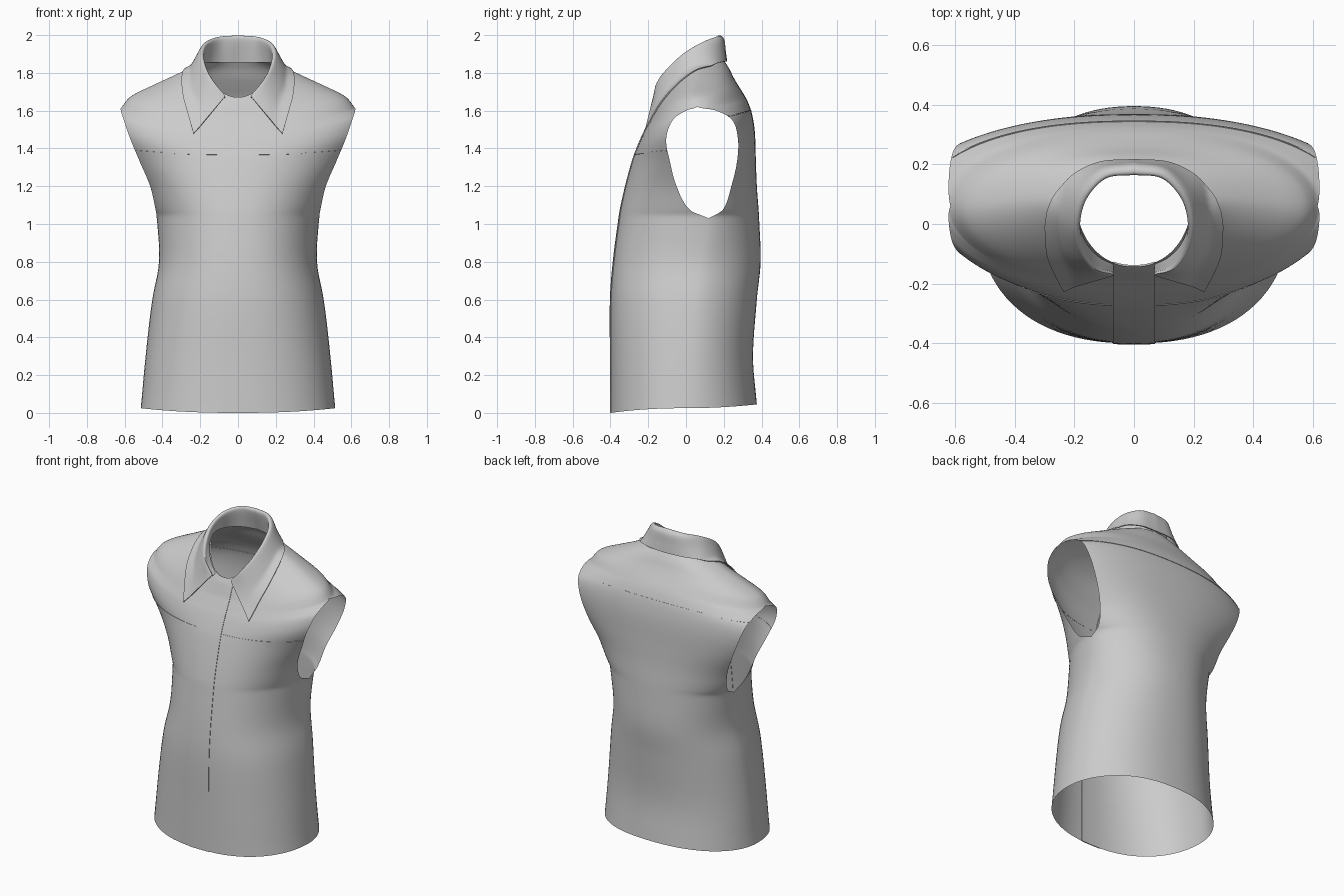
import bpy, bmesh, math
from mathutils import Vector
from mathutils.bvhtree import BVHTree

cube = bpy.data.objects.get("Cube")
if cube:
    bpy.data.objects.remove(cube, do_unlink=True)

GREY = (0.6, 0.6, 0.6, 1)
cloth = bpy.data.materials.new("grey_cloth")
cloth.use_nodes = True
cloth.diffuse_color = GREY
cloth.node_tree.nodes["Principled BSDF"].inputs["Base Color"].default_value = GREY

# Levels of the garment along the cloth, hem to neck
KNOTS = [0, .3, .6, .8, 1.03, 1.08, 1.2, 1.33, 1.45, 1.55, 1.63, 1.7, 1.77, 1.9, 2.06, 2.18]
# Profiles at those levels: centre front (y, z), centre back (y, z), side (x, y, z)
FRONT = [(-.4, 0), (-.4, .3), (-.4, .6), (-.385, .8), (-.355, 1.03), (-.347, 1.08),
         (-.32, 1.2), (-.285, 1.33), (-.26, 1.4), (-.235, 1.46), (-.215, 1.5),
         (-.2, 1.53), (-.185, 1.56), (-.17, 1.6), (-.155, 1.64), (-.14, 1.67)]
BACK = [(.375, .045), (.355, .3), (.375, .6), (.395, .8), (.387, 1.03), (.384, 1.08),
        (.375, 1.2), (.37, 1.33), (.365, 1.48), (.35, 1.58), (.33, 1.64),
        (.31, 1.68), (.285, 1.72), (.255, 1.77), (.23, 1.82), (.205, 1.86)]
SIDE = [(.515, 0, .025), (.49, .02, .3), (.455, .05, .6), (.418, .08, .8),
        (.43, .12, 1.03), (.436, .12, 1.075), (.465, .11, 1.2), (.52, .1, 1.33),
        (.57, .09, 1.45), (.605, .08, 1.55), (.62, .07, 1.6), (.615, .06, 1.62),
        (.57, .06, 1.675), (.45, .07, 1.735), (.3, .08, 1.805), (.19, .05, 1.86)]
# Front and back edge (y) of the armhole between its lowest and highest level
LOW, HIGH = 4, 11
ARMHOLE = [(.12, .12), (.02, .195), (-.05, .24), (-.085, .27), (-.105, .275),
           (-.07, .245), (0, .16), (.06, .06)]
# Roundness of the front and back of each cross-section
ROUND = [(2.2, 2), (2.2, 1.9), (2.2, 1.75), (2.1, 1.7), (2, 1.75), (2, 1.77),
         (2, 1.85), (2, 1.95), (2, 2), (2, 2), (2, 2), (2, 2),
         (1.9, 2), (1.8, 2), (1.7, 2), (1.7, 2)]


def spline(points, t, knots):
    """Smooth curve through the points, each reached at its own knot."""
    n = len(points) - 1
    i = max(k for k in range(n) if k == 0 or knots[k] <= t)
    span = knots[i + 1] - knots[i]
    f = (t - knots[i]) / span
    p, q = Vector(points[i]), Vector(points[i + 1])

    def slope(k):
        a, b = max(k - 1, 0), min(k + 1, n)
        return (Vector(points[b]) - Vector(points[a])) * (span / (knots[b] - knots[a]))

    u, v = slope(i), slope(i + 1)
    return p + u * f + ((q - p) * 3 - u * 2 - v) * f**2 + ((p - q) * 2 + u + v) * f**3


def surface(t, s, front):
    """Garment point at level t, s from the centre (0) to the side or armhole edge (1)."""
    part = 0 if front else 1
    yc, zc = spline(FRONT if front else BACK, t, KNOTS)
    xs, ys, zs = spline(SIDE, t, KNOTS)
    power = spline(ROUND, t, KNOTS)[part]
    w = s ** 2.3
    reach = 1
    if KNOTS[LOW] < t < KNOTS[HIGH]:
        # The armhole stops the cross-section short of its full sweep
        edge = spline(ARMHOLE, t, KNOTS[LOW:HIGH + 1])[part]
        reach = 1 - max(0, (edge - ys) / (yc - ys)) ** power
    bulge = max(0, 1 - w * reach) ** (1 / power)
    return Vector((xs * s, ys + (yc - ys) * bulge, zc + (zs - zc) * w))


def make(name, sheets, mirror=True, thickness=0, relax=0):
    """Build an object from grids of points."""
    bm = bmesh.new()
    for rows in sheets:
        grid = [[bm.verts.new(p) for p in row] for row in rows]
        for low, high in zip(grid, grid[1:]):
            for j in range(len(low) - 1):
                bm.faces.new((low[j], low[j + 1], high[j + 1], high[j]))
    bmesh.ops.remove_doubles(bm, verts=bm.verts, dist=0.0005)
    for _ in range(relax):
        inner = [v for v in bm.verts if not v.is_boundary]
        bmesh.ops.smooth_vert(bm, verts=inner, factor=0.5,
                              use_axis_x=True, use_axis_y=True, use_axis_z=True)
    mesh = bpy.data.meshes.new(name)
    bm.to_mesh(mesh)
    bm.free()
    mesh.materials.append(cloth)
    obj = bpy.data.objects.new(name, mesh)
    bpy.context.collection.objects.link(obj)
    if mirror:
        obj.modifiers.new("Mirror", "MIRROR").merge_threshold = 0.001
    if thickness:
        solid = obj.modifiers.new("Solidify", "SOLIDIFY")
        solid.thickness, solid.offset = thickness, 0
    bpy.ops.object.select_all(action="DESELECT")
    obj.select_set(True)
    bpy.context.view_layer.objects.active = obj
    for modifier in [m.name for m in obj.modifiers]:
        bpy.ops.object.modifier_apply(modifier=modifier)
    bpy.ops.object.shade_smooth_by_angle(angle=math.radians(50))
    return obj


def steps(a, b, n):
    return [a + (b - a) * i / n for i in range(n + 1)]


# Body shell with open armholes, neck and hem
levels = [t for a, b in zip(KNOTS, KNOTS[1:]) for t in steps(a, b, 6)[:-1]] + KNOTS[-1:]
arc = [math.sin(a) for a in steps(0, math.pi / 2, 24)]
body = make("shirt_body", [
    [[surface(t, s, True) for s in arc] for t in levels],
    [[surface(t, s, False) for s in reversed(arc)] for t in levels]], relax=3)

# Button placket down the centre front
placket = []
for t in levels:
    row = []
    for x in steps(-.07, .07, 8):
        p = surface(t, abs(x) / spline(SIDE, t, KNOTS)[0], True)
        row.append((x, p.y, p.z))
    placket.append(row)
make("front_placket", [placket], mirror=False, thickness=0.006)

# Yoke seams on the chest and upper back
for name, level, front, start in (("chest_seam", 1.385, True, .14),
                                  ("back_yoke_seam", 1.575, False, 0)):
    make(name, [[[surface(t, s, front) for s in steps(start, .99, 30)]
                 for t in (level, level + .006)]], thickness=0.004)

# Collar guide curves, centre back to front: neck seam, fold and outer edge
SEAM = [(0, .2, 1.855), (.1, .175, 1.855), (.17, .11, 1.855), (.188, .02, 1.85),
        (.165, -.06, 1.8), (.12, -.11, 1.73), (.07, -.135, 1.675)]
FOLD = [(0, .18, 1.995), (.1, .165, 1.988), (.17, .09, 1.96), (.192, -.005, 1.905),
        (.172, -.09, 1.825), (.13, -.145, 1.75), (.073, -.165, 1.675)]
EDGE = [(0, .215, 1.86), (.12, .205, 1.86), (.22, .15, 1.845), (.28, .05, 1.785),
        (.288, -.06, 1.68), (.265, -.14, 1.58), (.235, -.22, 1.475)]
tree = BVHTree.FromObject(body, bpy.context.evaluated_depsgraph_get())
core = Vector((0, .05, 1.2))


def lift(p, gap=0.008):
    """Keep a collar point just outside the body."""
    co, normal, _, _ = tree.find_nearest(p)
    if normal.dot(co - core) < 0:
        normal = -normal
    depth = (p - co).dot(normal)
    return p + normal * (gap - depth) if depth < gap else p


sections = []
order = range(len(FOLD))
for v in steps(0, len(FOLD) - 1, 36):
    seam, fold, edge = (spline(c, v, order) for c in (SEAM, FOLD, EDGE))
    out = Vector((fold.x, fold.y - .02, 0)).normalized()
    roll = .02 * (1 - .1 * v)
    drop = Vector((0, 0, -roll))
    outer = fold + out * roll + drop
    path = [seam, fold - out * roll * .6 + drop, fold, outer, outer.lerp(edge, .5), edge]
    section = [spline(path, w, range(6)) for w in steps(0, 5, 25)]
    sections.append([lift(p) if i > 16 else p for i, p in enumerate(section)])
make("collar", [list(zip(*sections))], thickness=0.006)
